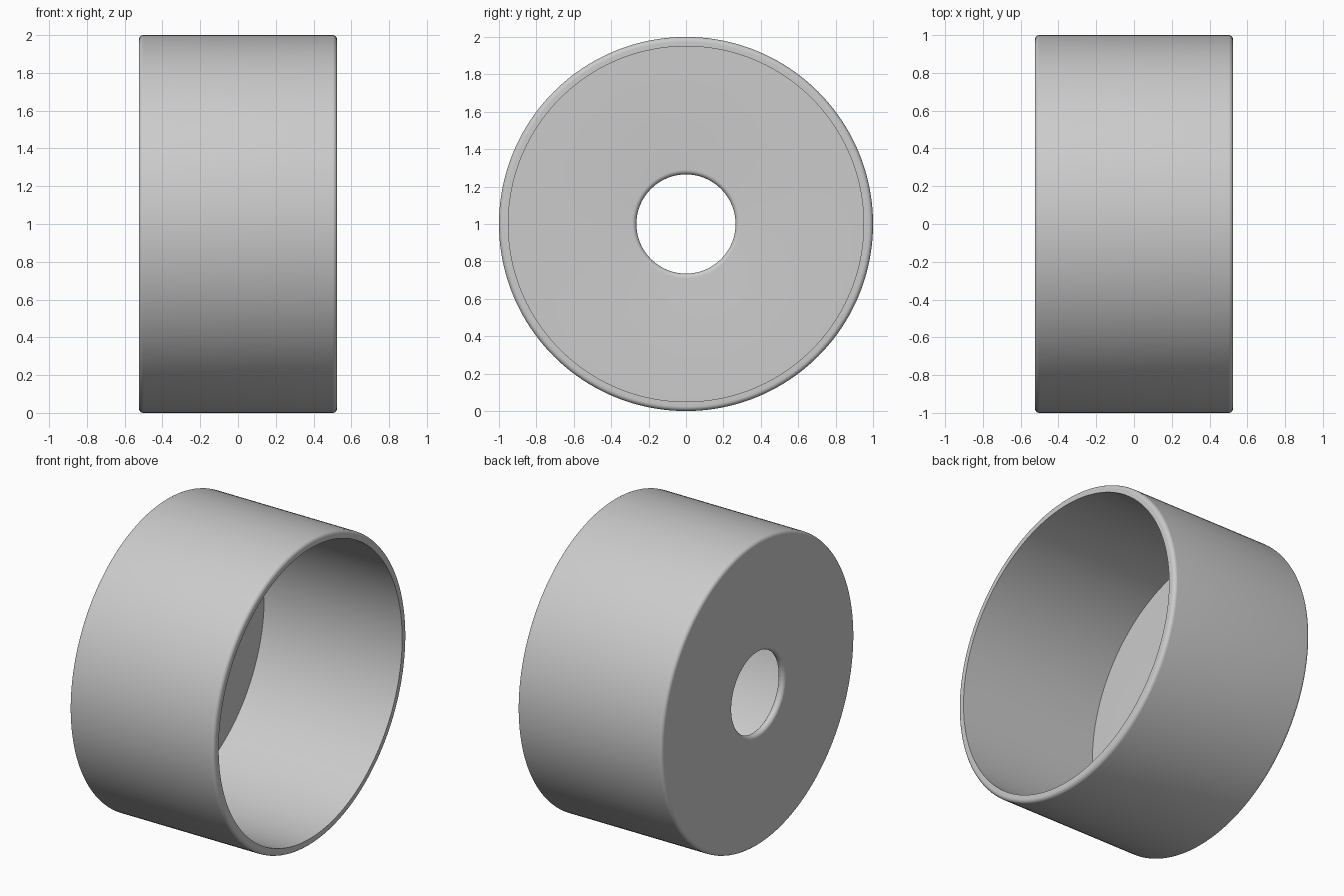
import bpy, bmesh
from math import cos, sin, radians
from mathutils import Vector

cube = bpy.data.objects.get("Cube")
if cube:
    bpy.data.objects.remove(cube)

HALF, OUTER, WALL, FILLET = 0.525, 1.0, 0.05, 0.025
HOLE = 0.265
SEGMENTS = 160

grey = bpy.data.materials.new("light grey")
grey.use_nodes = True
colour = (0.6, 0.6, 0.6, 1)
grey.diffuse_color = colour
grey.node_tree.nodes["Principled BSDF"].inputs["Base Color"].default_value = colour


def arc(x, r, start, end, steps=8):
    """Fillet points around a centre in the (x, radius) plane."""
    angles = [radians(start + (end - start) * i / steps) for i in range(steps + 1)]
    return [(x + FILLET * cos(a), r + FILLET * sin(a)) for a in angles]


# Cup section: rim, outer wall, closed end, rounded hole lip, inner floor
profile = [(HALF, OUTER - WALL)]
profile += arc(HALF - FILLET, OUTER - FILLET, 0, 90)
profile += arc(-HALF + FILLET, OUTER - FILLET, 90, 180)
profile += arc(-HALF + FILLET, HOLE + FILLET, 180, 360, 16)
profile += [(-HALF + WALL, OUTER - WALL)]

# Revolve the closed section about the x axis
bm = bmesh.new()
verts = [bm.verts.new((x, 0, r + 1 - 1)) for x, r in profile]
edges = [bm.edges.new((v, verts[(i + 1) % len(verts)])) for i, v in enumerate(verts)]
bmesh.ops.spin(bm, geom=verts + edges, cent=Vector(), axis=Vector((1, 0, 0)),
               angle=radians(360), steps=SEGMENTS)
bmesh.ops.remove_doubles(bm, verts=bm.verts, dist=1e-5)
bmesh.ops.recalc_face_normals(bm, faces=bm.faces)
bmesh.ops.translate(bm, verts=bm.verts, vec=(0, 0, OUTER))

mesh = bpy.data.meshes.new("round_cup")
bm.to_mesh(mesh)
bm.free()
mesh.materials.append(grey)
cup = bpy.data.objects.new("round_cup", mesh)
bpy.context.collection.objects.link(cup)

# Smooth shading with crisp inner edges
bpy.ops.object.select_all(action='DESELECT')
cup.select_set(True)
bpy.context.view_layer.objects.active = cup
bpy.ops.object.shade_smooth_by_angle(angle=radians(35))
